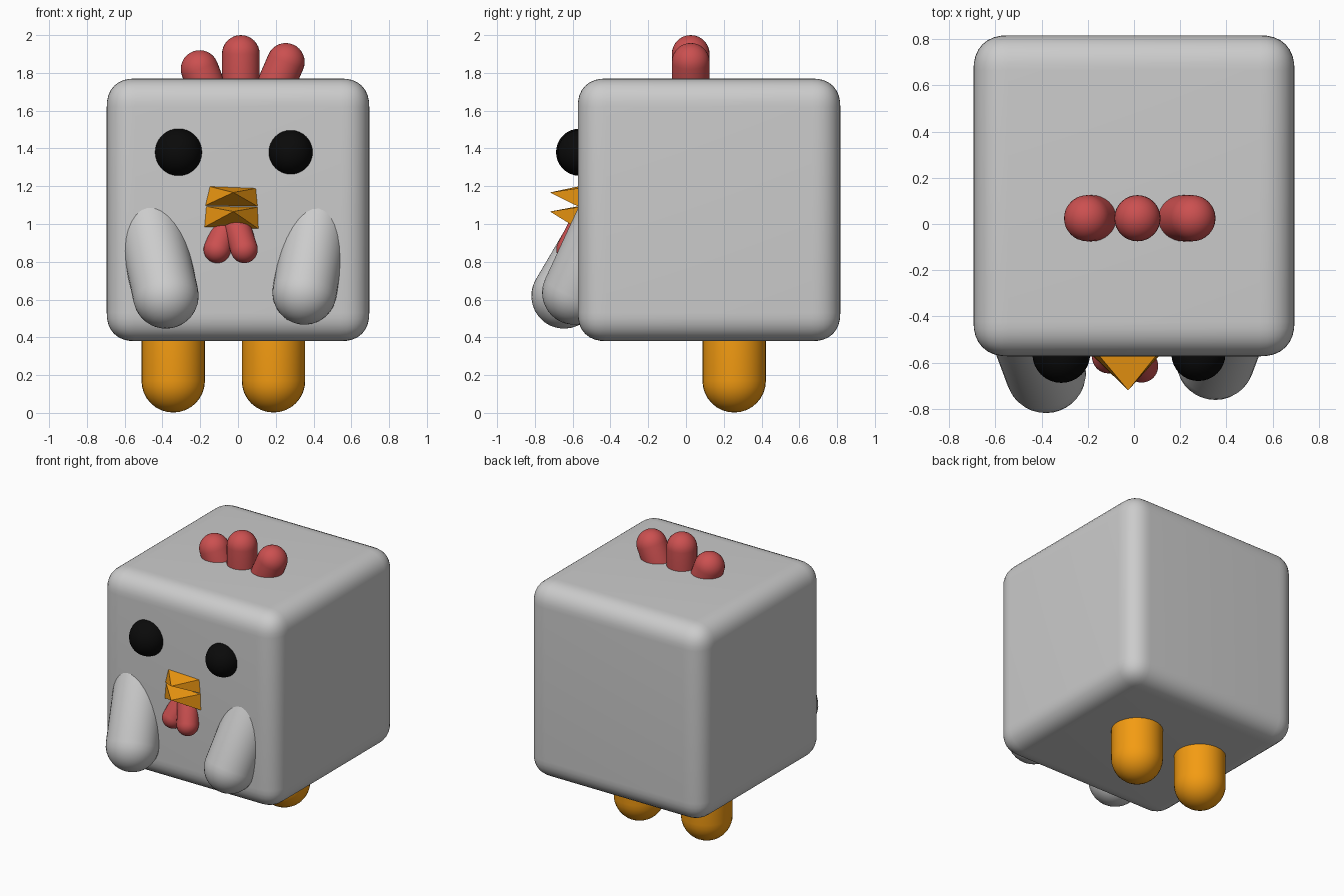
import bpy, bmesh
from mathutils import Vector, Matrix

if "Cube" in bpy.data.objects:
    bpy.data.objects.remove(bpy.data.objects["Cube"])


def material(name, rgb):
    m = bpy.data.materials.new(name)
    m.diffuse_color = (*rgb, 1)
    m.use_nodes = True
    m.node_tree.nodes["Principled BSDF"].inputs["Base Color"].default_value = m.diffuse_color
    return m


RED = material("red", (0.60, 0.08, 0.08))
ORANGE = material("orange", (0.90, 0.33, 0.006))
BLACK = material("black", (0.003, 0.003, 0.003))


def make(name, bm, mat=None, smooth=True):
    me = bpy.data.meshes.new(name)
    bmesh.ops.recalc_face_normals(bm, faces=bm.faces)
    for f in bm.faces:
        f.smooth = smooth
    bm.to_mesh(me)
    bm.free()
    ob = bpy.data.objects.new(name, me)
    bpy.context.collection.objects.link(ob)
    if mat:
        me.materials.append(mat)
    return ob


def capsule(name, p0, p1, r, mat=None):
    """Sphere at p0 stretched to p1 along the connecting axis."""
    p0, p1 = Vector(p0), Vector(p1)
    axis = p1 - p0
    bm = bmesh.new()
    bmesh.ops.create_uvsphere(bm, u_segments=32, v_segments=16, radius=r)
    equator = [e for e in bm.edges if all(abs(v.co.z) < 1e-5 for v in e.verts)]
    bmesh.ops.split_edges(bm, edges=equator)
    for f in bm.faces:
        if f.calc_center_median().z > 0:
            for v in f.verts:
                v.tag = True
    for v in bm.verts:
        if v.tag:
            v.co.z += axis.length
    rims = [e for e in bm.edges if e.is_boundary]
    bmesh.ops.bridge_loops(bm, edges=rims)
    rot = axis.to_track_quat('Z', 'Y').to_matrix().to_4x4()
    bm.transform(Matrix.Translation(p0) @ rot)
    return make(name, bm, mat)


# Body: rounded cube
bm = bmesh.new()
bmesh.ops.create_cube(bm, size=1.39)
bmesh.ops.bevel(bm, geom=bm.edges[:], offset=0.15, segments=8,
                profile=0.55, affect='EDGES')
bm.transform(Matrix.Translation((0, 0.122, 1.075)))
make("body", bm)

# Legs
for side, x in (("left", -0.343), ("right", 0.188)):
    capsule(side + "_leg", (x, 0.255, 0.17), (x, 0.255, 0.5), 0.168, ORANGE)

# Comb
capsule("comb_middle", (0.015, 0.025, 1.70), (0.015, 0.025, 1.90), 0.1, RED)
capsule("comb_left", (-0.15, 0.025, 1.68), (-0.203, 0.025, 1.82), 0.1, RED)
capsule("comb_right", (0.18, 0.025, 1.69), (0.253, 0.025, 1.858), 0.1, RED)

# Eyes
for side, x, r in (("left", -0.315, 0.125), ("right", 0.279, 0.117)):
    bm = bmesh.new()
    bmesh.ops.create_uvsphere(bm, u_segments=32, v_segments=16, radius=r)
    bm.transform(Matrix.Translation((x, -0.563, 1.38)))
    make(side + "_eye", bm, BLACK)

# Beak: two flat-shaded pyramids pointing forward
beak = {
    "upper_beak": ((-0.155, 1.20), (0.10, 1.19), (0.11, 1.09), (-0.18, 1.095), 1.167),
    "lower_beak": ((-0.175, 1.095), (0.11, 1.09), (0.115, 0.97), (-0.185, 0.98), 1.066),
}
for name, (*base, tip_z) in beak.items():
    bm = bmesh.new()
    ring = [bm.verts.new((x, -0.565, z)) for x, z in base]
    tip = bm.verts.new((-0.025, -0.72, tip_z))
    bm.faces.new(ring)
    for i in range(4):
        bm.faces.new((ring[i], ring[(i + 1) % 4], tip))
    make(name, bm, ORANGE, smooth=False)

# Wattles
capsule("left_wattle", (-0.11, -0.575, 0.865), (-0.05, -0.49, 1.03), 0.072, RED)
capsule("right_wattle", (0.033, -0.615, 0.865), (-0.02, -0.53, 1.03), 0.072, RED)

# Wings: capsules leaning back into the body
capsule("left_wing", (-0.382, -0.645, 0.62), (-0.47, -0.41, 1.02), 0.174)
capsule("right_wing", (0.352, -0.592, 0.637), (0.42, -0.41, 1.03), 0.17)
